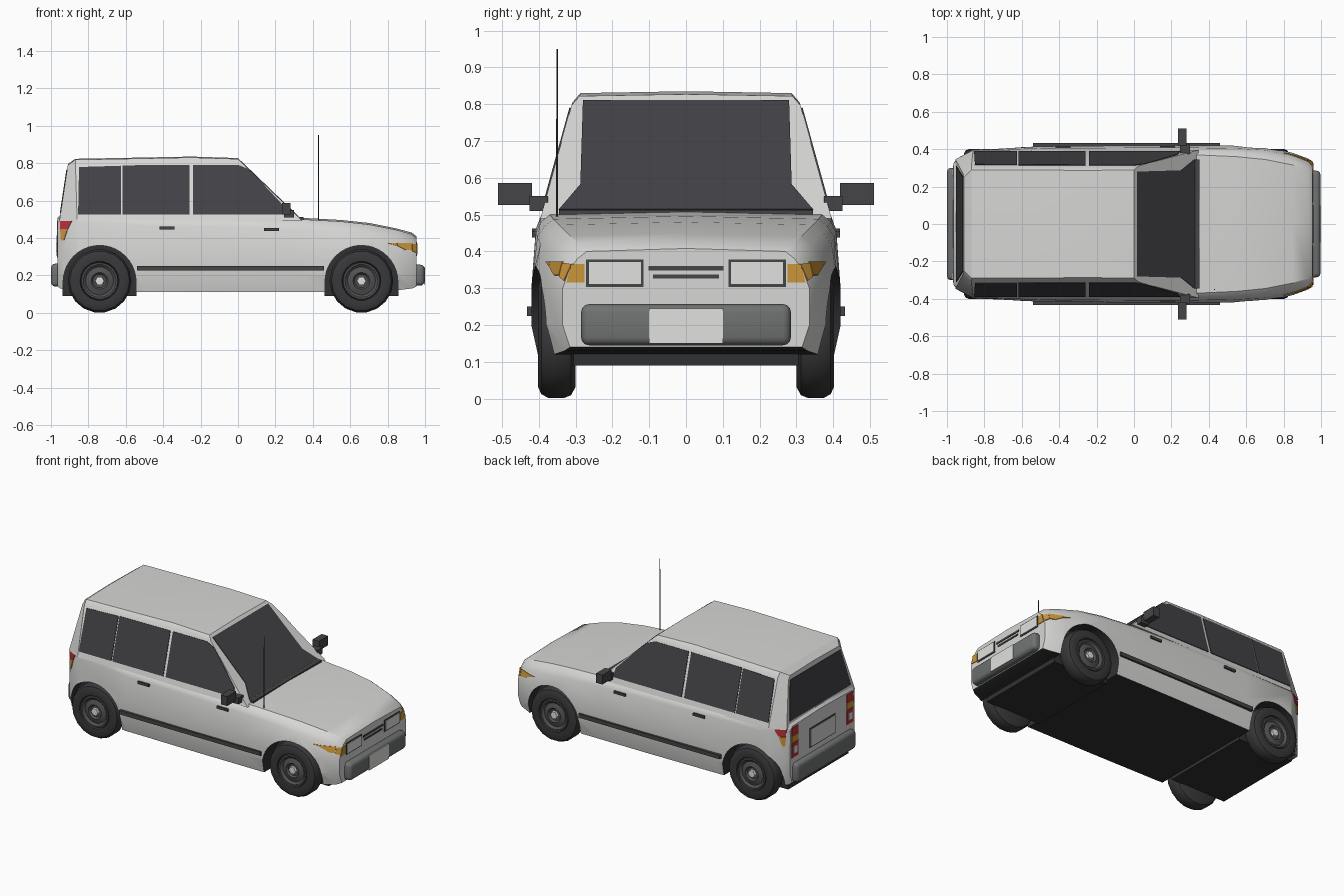
import bpy, bmesh, math
from mathutils import Vector, geometry
from mathutils.bvhtree import BVHTree

if "Cube" in bpy.data.objects:
    bpy.data.objects.remove(bpy.data.objects["Cube"], do_unlink=True)


def material(name, r, g, b):
    m = bpy.data.materials.new(name)
    m.use_nodes = True
    m.diffuse_color = (r, g, b, 1)
    m.node_tree.nodes["Principled BSDF"].inputs["Base Color"].default_value = (r, g, b, 1)
    return m


paint = material("silver_paint", .68, .68, .67)
glass = material("dark_glass", .055, .053, .06)
trim = material("dark_trim", .06, .06, .063)
rubber = material("tyre_rubber", .04, .04, .043)
rim_mat = material("wheel_grey", .085, .085, .09)
grey = material("bumper_grey", .16, .17, .165)
amber = material("amber_lens", .6, .3, .04)
red = material("red_lens", .5, .03, .04)
black = material("underbody_black", .03, .031, .034)
pale = material("pale_metal", .75, .75, .74)


def finish(name, bm, *mats, smooth=None):
    bmesh.ops.recalc_face_normals(bm, faces=bm.faces)
    me = bpy.data.meshes.new(name)
    bm.to_mesh(me)
    bm.free()
    ob = bpy.data.objects.new(name, me)
    bpy.context.collection.objects.link(ob)
    for m in mats:
        me.materials.append(m)
    if smooth:
        smooth_object(ob, smooth)
    return ob


def smooth_object(ob, angle):
    bpy.ops.object.select_all(action='DESELECT')
    ob.select_set(True)
    bpy.context.view_layer.objects.active = ob
    bpy.ops.object.shade_smooth_by_angle(angle=math.radians(angle))


def prism(name, pts, vec, mat):
    """Extrude a polygon along a vector."""
    bm = bmesh.new()
    a = [bm.verts.new(p) for p in pts]
    b = [bm.verts.new(Vector(p) + Vector(vec)) for p in pts]
    bm.faces.new(a)
    bm.faces.new(b)
    for i in range(len(a)):
        j = (i + 1) % len(a)
        bm.faces.new((a[i], a[j], b[j], b[i]))
    return finish(name, bm, mat)


def plate(name, pts, mat, t=.004):
    """Thin plate standing proud of the surface its points lie on."""
    pts = [Vector(p) for p in pts]
    n = geometry.normal(pts)
    mid = sum(pts, Vector()) / len(pts)
    if n.dot(mid - Vector((0, 0, .3))) < 0:
        n = -n
    return prism(name, [p - n * .003 for p in pts], n * (t + .003), mat)


def end_plate(name, x, y0, y1, z0, z1, mat, t=.004):
    return plate(name, [(x, y0, z0), (x, y1, z0), (x, y1, z1), (x, y0, z1)], mat, t)


def box(name, x, y, z, mat, bevel=0):
    bm = bmesh.new()
    bmesh.ops.create_cube(bm, size=1)
    for v in bm.verts:
        v.co = [r[0] + (c + .5) * (r[1] - r[0]) for c, r in zip(v.co, (x, y, z))]
    if bevel:
        bmesh.ops.bevel(bm, geom=bm.edges[:], offset=bevel, segments=3,
                        profile=.5, affect='EDGES')
    return finish(name, bm, mat, smooth=35 if bevel else None)


def loft(halves):
    """Skin mirrored half rings into a closed hull."""
    bm = bmesh.new()
    rings = []
    for h in halves:
        full = h + [(x, -y, z) for x, y, z in reversed(h) if y > 0]
        rings.append([bm.verts.new(p) for p in full])
    n = len(rings[0])
    for a, b in zip(rings, rings[1:]):
        for i in range(n):
            bm.faces.new((a[i], a[(i + 1) % n], b[(i + 1) % n], b[i]))
    bm.faces.new(rings[0])
    bm.faces.new(rings[-1])
    bmesh.ops.recalc_face_normals(bm, faces=bm.faces)
    return bm


# Lower body: x, widest half, shoulder half, bottom, top
stations = [(-.965, .325, .32, .14, .50), (-.95, .345, .335, .13, .515),
            (-.86, .40, .385, .11, .52), (-.5, .415, .39, .11, .515),
            (0, .42, .39, .11, .51), (.33, .42, .39, .11, .50),
            (.55, .42, .38, .11, .488), (.7, .415, .365, .11, .472),
            (.85, .38, .335, .12, .442), (.93, .35, .31, .13, .42),
            (.955, .335, .29, .14, .40)]
bm = loft([[(x, w - .02, zb), (x, w, .2), (x, w, .3),
            (x, .6 * w + .4 * s, zt - .05), (x, s + .005, zt - .02),
            (x, s - .02, zt), (x, 0, zt + .008)]
           for x, w, s, zb, zt in stations])
for f in bm.faces:
    if f.normal.z < -.9:
        f.material_index = 1
hull = BVHTree.FromBMesh(bm)
body = finish("body", bm, paint, black)

# Wheel arches cut into the body, dark inside
AXLES = {"front": .66, "rear": -.74}
for end, ax in AXLES.items():
    for s in (1, -1):
        arc = [(ax + .195 * math.cos(a), s * .30, .165 + .195 * math.sin(a))
               for a in (math.pi * i / 20 for i in range(21))]
        arc += [(ax - .195, s * .30, .02), (ax + .195, s * .30, .02)]
        cutter = prism("arch_cutter", arc, (0, s * .3, 0), paint)
        cutter.hide_render = True
        cutter.data.materials.append(black)
        for p in cutter.data.polygons:
            p.material_index = 1
        mod = body.modifiers.new("arch", 'BOOLEAN')
        mod.operation, mod.solver, mod.object = 'DIFFERENCE', 'EXACT', cutter
        bpy.context.view_layer.objects.active = body
        bpy.ops.object.modifier_apply(modifier=mod.name)
        bpy.data.objects.remove(cutter, do_unlink=True)
    box(end + "_axle_housing", (ax - .198, ax + .198), (-.306, .306), (.09, .3), black)
smooth_object(body, 32)


# Cabin: bottom x, top x, inset, roof height
def cabin_half(z):
    return .39 - (z - .51) * .276


def cabin_ring(xb, xt, inset, zt):
    k = (zt - .025 - .49) / (zt - .49)
    return [(xb, cabin_half(.49) - inset, .49),
            (xb + (xt - xb) * k, cabin_half(zt - .025) - inset, zt - .025),
            (xt, cabin_half(zt) - .015 - inset, zt), (xt, 0, zt + .005)]


finish("cabin", loft([cabin_ring(-.955, -.91, .05, .79), cabin_ring(-.86, -.87, 0, .818),
                      cabin_ring(-.55, -.55, 0, .824), cabin_ring(-.25, -.25, 0, .83),
                      cabin_ring(.345, .0, 0, .822)]), paint, smooth=32)


def screen_x(z):
    return .345 * (.822 - z) / .332


def tailgate_x(z):
    return -.955 + .045 * (z - .49) / .30


# Windscreen and rear window
for name, fx, edge in (
        ("windscreen", screen_x, [(.345, .512), (.287, .58), (.28, .808)]),
        ("rear_window", tailgate_x, [(.31, .53), (.255, .765)])):
    plate(name, [(fx(z), y, z) for y, z in edge] +
          [(fx(z), -y, z) for y, z in reversed(edge)], glass)

# Side windows
windows = {
    "rear_quarter_window": [(-.855, .525), (-.625, .525), (-.625, .785), (-.85, .778)],
    "rear_door_window": [(-.617, .525), (-.258, .525), (-.258, .79), (-.617, .787)],
    "front_door_window": [(-.24, .525), (.245, .525), (.235, .58), (.09, .735),
                          (.05, .77), (0, .79), (-.24, .79)]}


def hull_point(x, z, s):
    return hull.ray_cast(Vector((x, s, z)), Vector((0, -s, 0)))[0]


side_lamps = [
    ("red_corner_lamp", red, [(-.949, .493), (-.885, .493), (-.91, .445), (-.949, .445)]),
    ("amber_corner_lamp", amber, [(-.949, .442), (-.912, .442), (-.93, .385), (-.945, .385)]),
    ("front_marker", amber, [(.80, .372), (.85, .372), (.85, .358)]),
    ("front_marker", amber, [(.85, .372), (.929, .372), (.929, .335), (.895, .335), (.85, .358)]),
    ("front_marker", amber, [(.931, .368), (.953, .365), (.953, .32), (.931, .33)])]


def wheel_part(name, ax, s, profile, mat, steps):
    """Revolve a radius / depth profile round the axle."""
    bm = bmesh.new()
    vs = [bm.verts.new((ax + r, s * y, .17)) for r, y in profile]
    es = [bm.edges.new(e) for e in zip(vs, vs[1:])]
    bmesh.ops.spin(bm, geom=vs + es, cent=(ax, 0, .17), axis=(0, 1, 0),
                   angle=math.tau, steps=steps)
    bmesh.ops.remove_doubles(bm, verts=bm.verts, dist=.0004)
    return finish(name, bm, mat, smooth=32)


for s, side in ((1, "left_"), (-1, "right_")):
    for name, pts in windows.items():
        plate(side + name, [(x, s * cabin_half(z), z) for x, z in pts], glass)
    for name, mat, pts in side_lamps:
        plate(side + name, [hull_point(x, z, s) for x, z in pts], mat)

    # Side moulding, handles and mirrors
    def across(a, b):
        return sorted((s * a, s * b))
    box(side + "side_moulding", (-.54, .46), across(.405, .432), (.225, .25), trim)
    for x, z in ((-.42, .446), (.14, .438)):
        box(side + "door_handle", (x, x + .08), across(.39, .418), (z, z + .016), trim)
    box(side + "mirror_arm", (.245, .30), across(.375, .425), (.51, .55), trim)
    box(side + "mirror", (.235, .28), across(.418, .51), (.526, .586), trim)

    # Front and rear lamps
    end_plate(side + "headlamp_frame", .955, s * .115, s * .272, .303, .378, trim, .003)
    end_plate(side + "headlamp", .955, s * .122, s * .264, .311, .371, pale, .006)
    plate(side + "indicator", [(.955, s * y, z) for y, z in
          ((.276, .315), (.325, .315), (.312, .366), (.276, .366))], amber)
    for name, z0, z1, mat in (("tail_lamp", .44, .492, red), ("rear_indicator", .395, .438, amber),
                              ("stop_lamp", .30, .393, red)):
        end_plate(side + name, -.965, s * .245, s * .312, z0, z1, mat)
    end_plate(side + "reversing_lamp", -.965, s * .26, s * .297, .325, .37, pale, .007)

    # Wheels
    for end, ax in AXLES.items():
        wheel_part(side + end + "_tyre", ax, s,
                   [(0, .30), (.14, .30), (.163, .312), (.17, .33), (.17, .375),
                    (.16, .393), (.14, .402), (.105, .398), (.098, .38)], rubber, 18)
        wheel_part(side + end + "_wheel", ax, s,
                   [(.102, .38), (.097, .394), (.088, .394), (.075, .382),
                    (.06, .388), (.045, .392), (.036, .38), (0, .38)], rim_mat, 18)
        wheel_part(side + end + "_hub", ax, s,
                   [(.026, .378), (.024, .396), (0, .398)], pale, 6)

# Grille slats, front plate and rear plate frame
end_plate("upper_grille_slat", .955, -.102, .102, .348, .36, trim)
end_plate("lower_grille_slat", .955, -.09, .09, .326, .337, trim)
end_plate("rear_plate_frame", -.965, -.13, .13, .295, .42, trim, .003)
end_plate("rear_plate", -.965, -.122, .122, .303, .412, paint, .006)
box("front_bumper", (.93, .997), (-.285, .285), (.145, .257), grey, .022)
box("rear_bumper", (-1.0, -.94), (-.30, .30), (.14, .262), grey, .022)
end_plate("front_plate", .997, -.10, .10, .15, .245, pale, .003)

# Cowl strip and aerial
box("cowl_strip", (.325, .35), (-.345, .345), (.495, .512), trim)
bm = bmesh.new()
bmesh.ops.create_cone(bm, cap_ends=True, segments=8, radius1=.003, radius2=.002, depth=.47)
bmesh.ops.translate(bm, verts=bm.verts, vec=(.43, -.35, .715))
finish("aerial", bm, trim)
